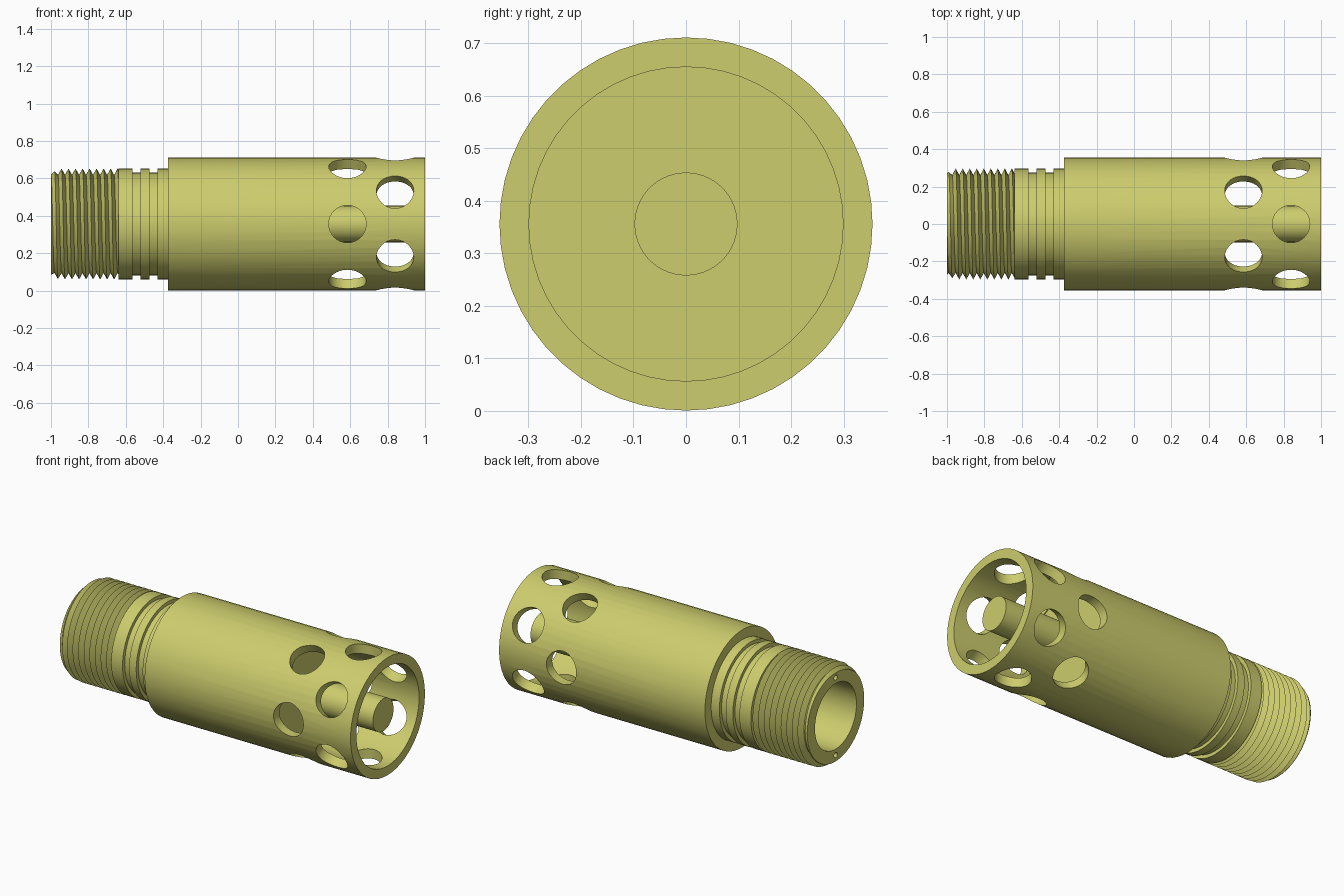
import bpy, bmesh, math
from mathutils import Matrix, Vector

if "Cube" in bpy.data.objects:
    bpy.data.objects.remove(bpy.data.objects["Cube"], do_unlink=True)

AXIS_Z = 0.356
SEG = 52

mat = bpy.data.materials.new("olive_yellow")
mat.use_nodes = True
COLOUR = (0.61, 0.61, 0.155, 1)
mat.diffuse_color = COLOUR
mat.node_tree.nodes["Principled BSDF"].inputs["Base Color"].default_value = COLOUR


def ring_point(x, r, a):
    """Point around the long axis; angle 0 is up, 90 degrees is the front."""
    return (x, -r * math.sin(a), AXIS_Z + r * math.cos(a))


def make_object(name, bm):
    bmesh.ops.remove_doubles(bm, verts=bm.verts, dist=1e-5)
    bmesh.ops.recalc_face_normals(bm, faces=bm.faces)
    mesh = bpy.data.meshes.new(name)
    bm.to_mesh(mesh)
    bm.free()
    mesh.materials.append(mat)
    ob = bpy.data.objects.new(name, mesh)
    bpy.context.collection.objects.link(ob)
    return ob


def sweep(name, profile_at, closed=False):
    """Turn a profile (which may change with the angle) about the long axis."""
    bm = bmesh.new()
    cols = []
    for j in range(SEG + 1):
        a = 2 * math.pi * j / SEG
        cols.append([bm.verts.new(ring_point(x, r, a)) for x, r in profile_at(a)])
    n = len(cols[0])
    for c, d in zip(cols, cols[1:]):
        for k in range(n if closed else n - 1):
            m = (k + 1) % n
            bm.faces.new((c[k], c[m], d[m], d[k]))
    return make_object(name, bm)


def activate(ob):
    bpy.ops.object.select_all(action='DESELECT')
    ob.select_set(True)
    bpy.context.view_layer.objects.active = ob


def cut(ob, cylinders):
    """Subtract cylinders given as (centre, direction, radius, length)."""
    bm = bmesh.new()
    for centre, direction, radius, length in cylinders:
        rot = Vector(direction).to_track_quat('Z', 'Y').to_matrix().to_4x4()
        bmesh.ops.create_cone(bm, cap_ends=True, segments=32, radius1=radius,
                              radius2=radius, depth=length,
                              matrix=Matrix.Translation(centre) @ rot)
    cutter = make_object("hole_cutter", bm)
    cutter.hide_render = True
    mod = ob.modifiers.new("holes", 'BOOLEAN')
    mod.operation, mod.solver, mod.object = 'DIFFERENCE', 'EXACT', cutter
    activate(ob)
    bpy.ops.object.modifier_apply(modifier=mod.name)
    bpy.data.objects.remove(cutter, do_unlink=True)


# Housing: open chamber, bulkhead, grooved neck and blind bore
THREAD_END = -0.64
housing_profile = [
    (0.48, 0), (0.48, 0.299), (1.0, 0.299), (1.0, 0.355), (-0.375, 0.355),
    (-0.375, 0.296), (-0.43, 0.296), (-0.43, 0.275), (-0.473, 0.275),
    (-0.473, 0.296), (-0.52, 0.296), (-0.52, 0.275), (-0.564, 0.275),
    (-0.564, 0.296), (THREAD_END, 0.296), (THREAD_END, 0.198), (0.2, 0.198), (0.2, 0)]
housing = sweep("housing", lambda a: housing_profile)

# Two staggered rows of six round ports
ports = []
for x, start in ((0.585, 30), (0.84, 0)):
    for i in range(6):
        a = math.radians(start + 60 * i)
        d = Vector((0, -math.sin(a), math.cos(a)))
        ports.append((Vector(ring_point(x, 0.325, a)), d, 0.1, 0.23))
cut(housing, ports)

# Threaded end: right-hand helical V thread on a tube
PITCH, CREST, ROOT = 0.0375, 0.297, 0.262


def thread_profile(a):
    shift = PITCH * a / (2 * math.pi)
    pts = [(-1.0, 0.198)]
    turns = math.ceil((THREAD_END + 1) / PITCH) + 1
    for k in range(-2, 2 * turns + 1):
        x = min(max(-1.0 + shift + k * PITCH / 2, -1.0), THREAD_END)
        t = ((x + 1.0 - shift) / PITCH) % 1.0
        r = ROOT + (CREST - ROOT) * (1 - abs(2 * t - 1))
        pts.append((x, min(r, 0.272 + 0.6 * (x + 1.0))))
    return pts + [(THREAD_END, 0.198)]


thread = sweep("threaded_end", thread_profile, closed=True)

# Two small pin holes in the end face
cut(thread, [((-1.0, 0, AXIS_Z + s * 0.234), (1, 0, 0), 0.015, 0.12) for s in (-1, 1)])

# Central pin standing on the bulkhead
pin = sweep("centre_pin", lambda a: [(0.47, 0), (0.47, 0.098), (0.97, 0.098), (0.97, 0)])

for ob in (housing, thread, pin):
    activate(ob)
    bpy.ops.object.shade_smooth_by_angle(angle=math.radians(25))
